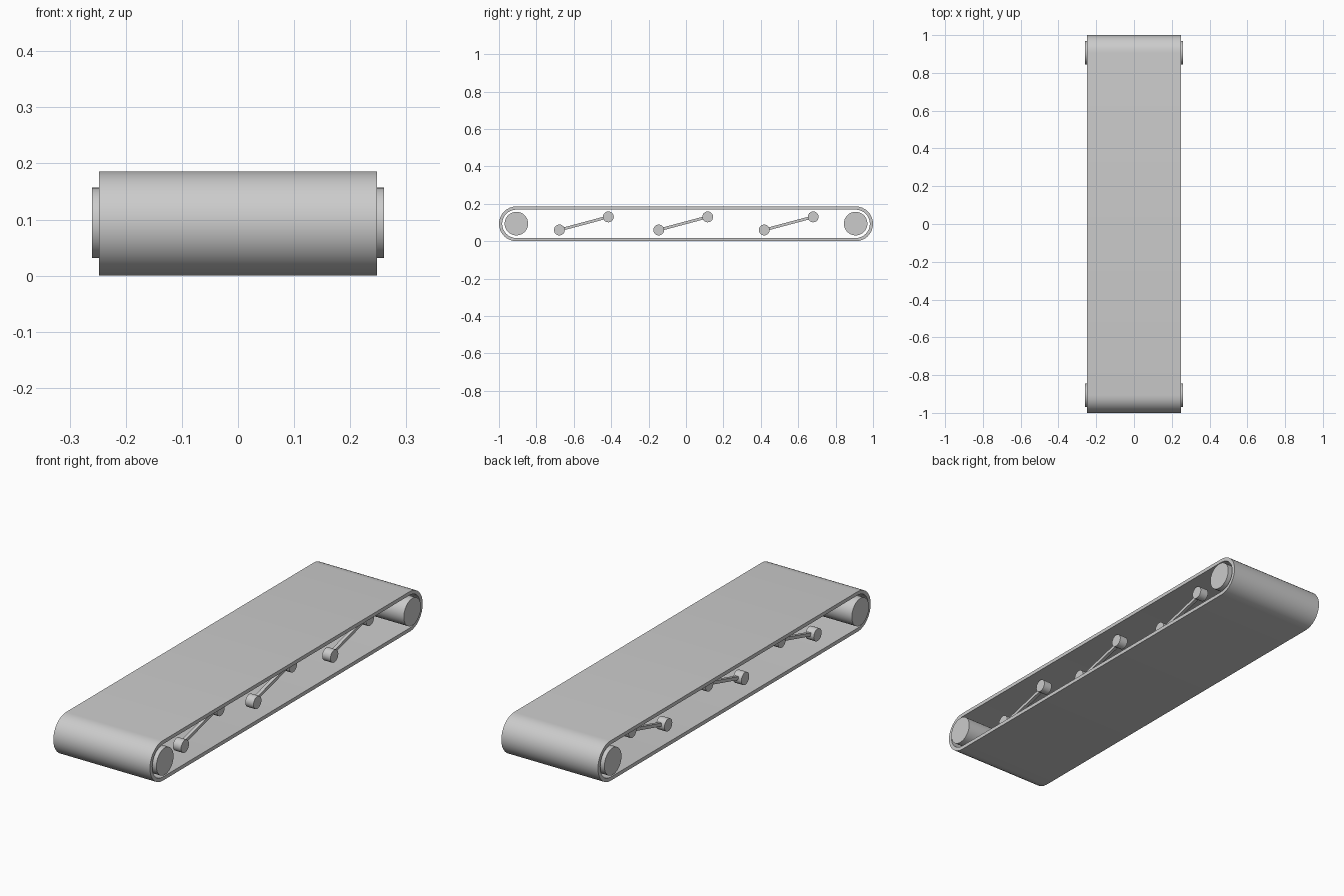
import bpy, bmesh, math
from mathutils import Vector

if "Cube" in bpy.data.objects:
    bpy.data.objects.remove(bpy.data.objects["Cube"])

R = 0.093            # belt outer radius, also its centre height
END_Y = 1.0 - R      # centre of each belt end
THICK = 0.017
HALF_W = 0.248


def finish(bm, name, angle=35):
    bmesh.ops.recalc_face_normals(bm, faces=bm.faces)
    me = bpy.data.meshes.new(name)
    bm.to_mesh(me)
    bm.free()
    ob = bpy.data.objects.new(name, me)
    bpy.context.collection.objects.link(ob)
    bpy.ops.object.select_all(action='DESELECT')
    ob.select_set(True)
    bpy.context.view_layer.objects.active = ob
    bpy.ops.object.shade_smooth_by_angle(angle=math.radians(angle))
    return ob


def stadium(r, steps=16):
    pts = []
    for side in (1, -1):
        for i in range(steps + 1):
            a = -math.pi / 2 + math.pi * i / steps
            pts.append((side * (END_Y + r * math.cos(a)), R + side * r * math.sin(a)))
    return pts


def cylinder_x(name, x0, x1, y, z, r, segs=32):
    bm = bmesh.new()
    ring = [bm.verts.new((x0, y + r * math.cos(2 * math.pi * i / segs),
                          z + r * math.sin(2 * math.pi * i / segs))) for i in range(segs)]
    face = bm.faces.new(ring)
    ext = bmesh.ops.extrude_face_region(bm, geom=[face], use_keep_orig=True)
    bmesh.ops.translate(bm, vec=(x1 - x0, 0, 0),
                        verts=[v for v in ext['geom'] if isinstance(v, bmesh.types.BMVert)])
    return finish(bm, name)


def mirror_x(ob):
    ob.modifiers.new("mirror", 'MIRROR').use_mirror_merge = False


# Belt: closed loop swept across the width
bm = bmesh.new()
loops = [[bm.verts.new((x, y, z)) for y, z in stadium(r)]
         for x, r in ((-HALF_W, R), (HALF_W, R), (HALF_W, R - THICK), (-HALF_W, R - THICK))]
n = len(loops[0])
for k in range(4):
    a, b = loops[k], loops[(k + 1) % 4]
    for i in range(n):
        j = (i + 1) % n
        bm.faces.new((a[i], a[j], b[j], b[i]))
finish(bm, "belt")

# End drums
for label, s in (("front", -1), ("back", 1)):
    cylinder_x(label + "_drum", -0.26, 0.26, s * END_Y, R + 0.001, 0.063)

# Linked idler wheels on both sides
LOW_Z, HIGH_Z = 0.06, 0.13
for i, y in enumerate((-0.677, -0.146, 0.418), 1):
    y2 = y + 0.262
    mirror_x(cylinder_x(f"low_wheel_{i}", 0.16, 0.202, y, LOW_Z, 0.029, 24))
    mirror_x(cylinder_x(f"high_wheel_{i}", 0.16, 0.202, y2, HIGH_Z, 0.029, 24))
    # Connecting bar
    d = Vector((0, y2 - y, HIGH_Z - LOW_Z))
    bm = bmesh.new()
    bmesh.ops.create_cube(bm, size=1)
    bmesh.ops.scale(bm, vec=(0.016, d.length - 0.02, 0.015), verts=bm.verts)
    link = finish(bm, f"link_bar_{i}")
    ang = math.atan2(d.z, d.y)
    for v in link.data.vertices:
        cy, cz = v.co.y, v.co.z
        v.co = (v.co.x + 0.178,
                (y + y2) / 2 + cy * math.cos(ang) - cz * math.sin(ang),
                (LOW_Z + HIGH_Z) / 2 + cy * math.sin(ang) + cz * math.cos(ang))
    mirror_x(link)
